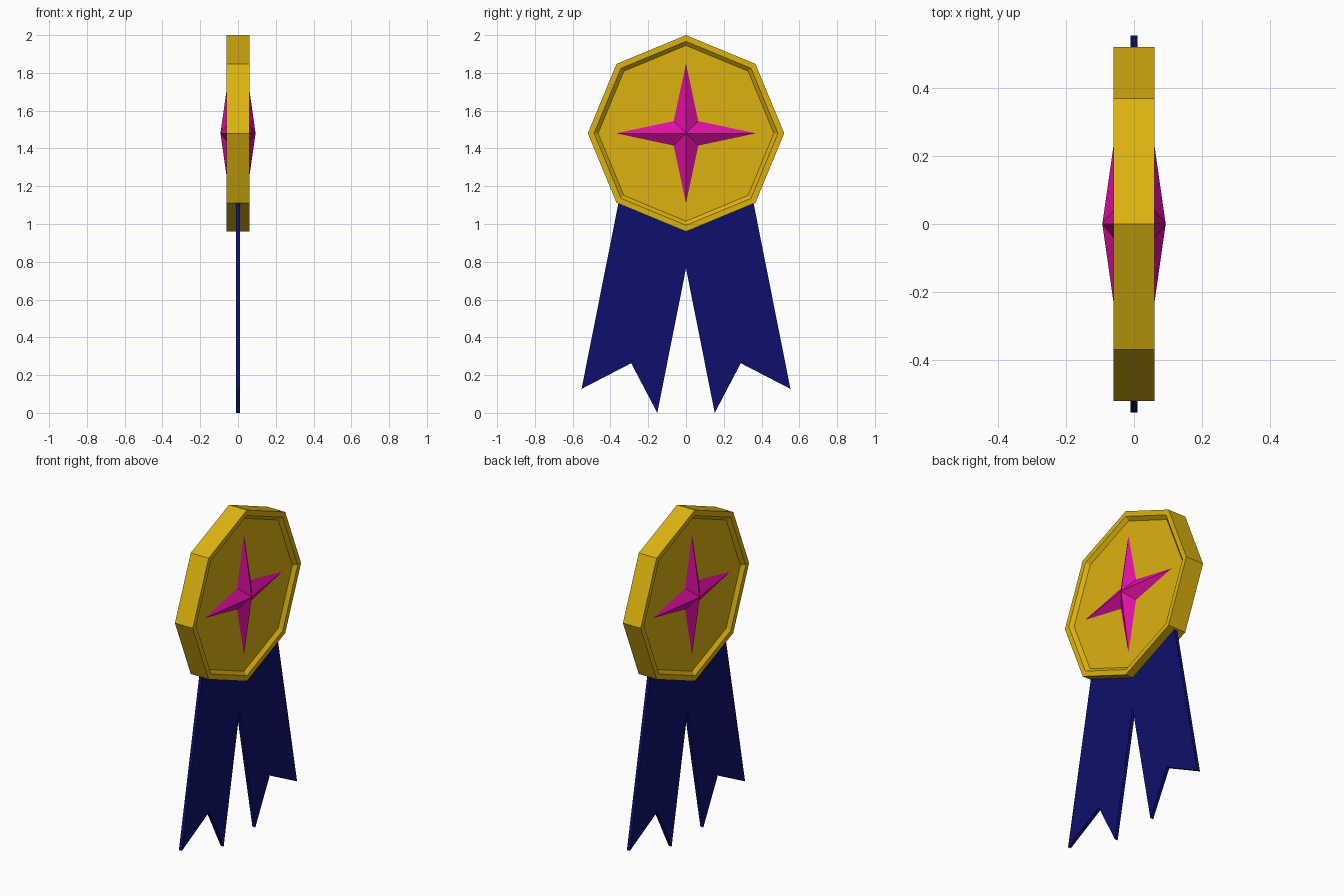
import bpy, bmesh
from math import sin, cos, pi

if "Cube" in bpy.data.objects:
    bpy.data.objects.remove(bpy.data.objects["Cube"])

CENTRE_Z = 1.48


def material(name, rgb):
    m = bpy.data.materials.new(name)
    m.diffuse_color = (*rgb, 1)
    m.use_nodes = True
    m.node_tree.nodes["Principled BSDF"].inputs["Base Color"].default_value = m.diffuse_color
    return m


def finish(name, bm, mat):
    bmesh.ops.recalc_face_normals(bm, faces=bm.faces)
    me = bpy.data.meshes.new(name)
    bm.to_mesh(me)
    bm.free()
    me.materials.append(mat)
    ob = bpy.data.objects.new(name, me)
    bpy.context.collection.objects.link(ob)
    return ob


def ring(bm, x, radii, n):
    """Ring of n points facing along x; radii repeat around the ring."""
    return [bm.verts.new((x, radii[i % len(radii)] * sin(2 * pi * i / n),
                          CENTRE_Z + radii[i % len(radii)] * cos(2 * pi * i / n)))
            for i in range(n)]


gold = material("gold", (0.72, 0.45, 0.005))
pink = material("pink", (0.73, 0.005, 0.36))
navy = material("navy", (0.004, 0.005, 0.15))

# Octagonal medal with a raised, bevelled rim on both faces
bm = bmesh.new()
profile = [(0.465, -0.04), (0.487, -0.06), (0.52, -0.06),
           (0.52, 0.06), (0.487, 0.06), (0.465, 0.04)]
rings = [ring(bm, x, [r], 8) for r, x in profile]
for a, b in zip(rings, rings[1:]):
    for i in range(8):
        j = (i + 1) % 8
        bm.faces.new((a[i], a[j], b[j], b[i]))
bm.faces.new(rings[0])
bm.faces.new(rings[-1])
finish("medal", bm, gold)

# Faceted four-pointed star on each face
for side, label in ((1, "right"), (-1, "left")):
    bm = bmesh.new()
    base = ring(bm, side * 0.04, [0.37, 0.092], 8)
    apex = bm.verts.new((side * 0.093, 0, CENTRE_Z))
    for i in range(8):
        bm.faces.new((base[i], base[(i + 1) % 8], apex))
    bm.faces.new(base)
    finish("star_" + label, bm, pink)

# Ribbon with two notched tails, its top tucked inside the medal
half = [(0.32, 1.30), (0.553, 0.127), (0.29, 0.263), (0.152, 0.0)]
outline = half + [(0, 0.765)] + [(-y, z) for y, z in reversed(half)]
bm = bmesh.new()
face = bm.faces.new([bm.verts.new((-0.01, y, z)) for y, z in outline])
ext = bmesh.ops.extrude_face_region(bm, geom=[face], use_keep_orig=True)
bmesh.ops.translate(bm, vec=(0.02, 0, 0),
                    verts=[v for v in ext["geom"] if isinstance(v, bmesh.types.BMVert)])
finish("ribbon", bm, navy)
